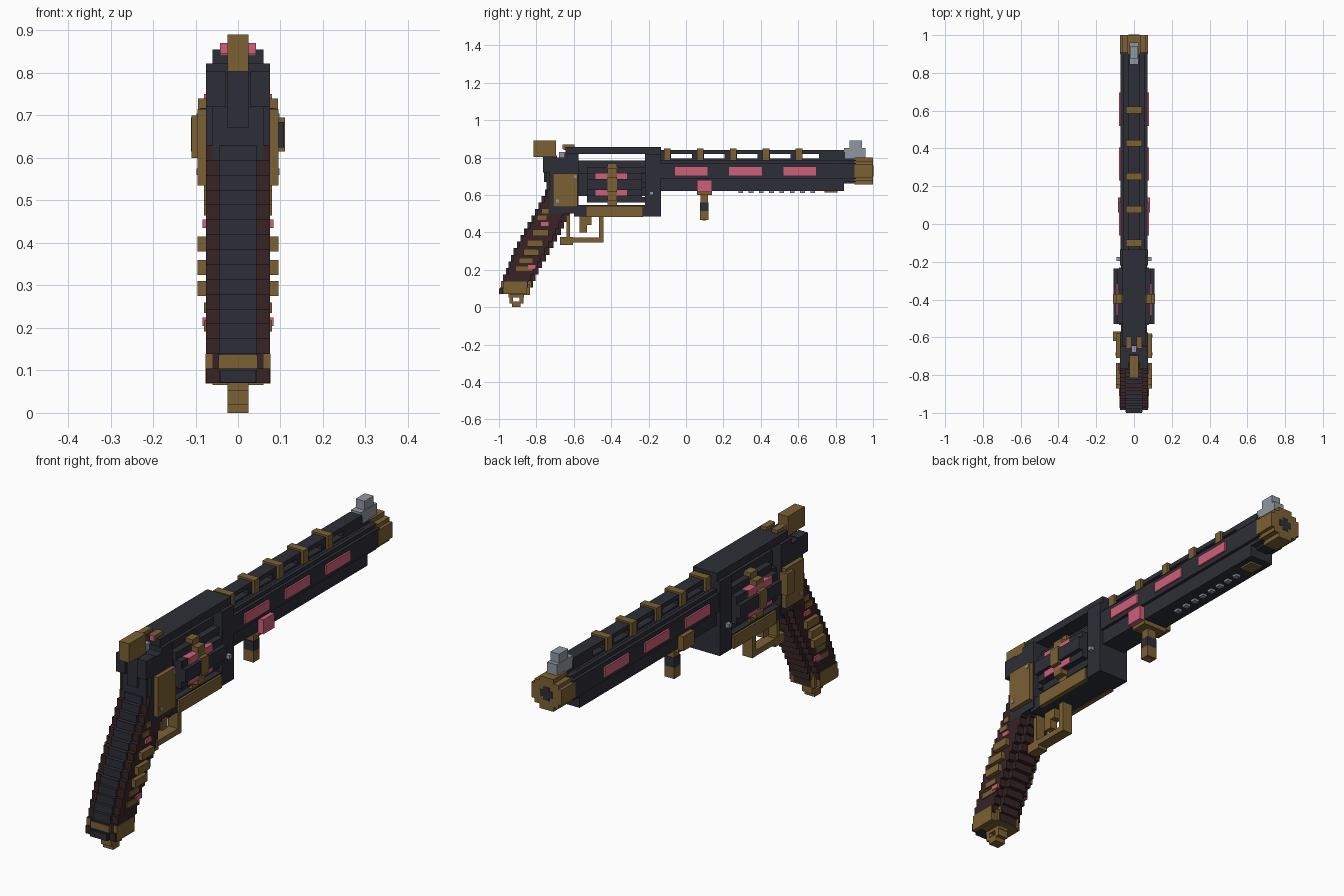
import bpy
import bmesh
from mathutils import Matrix, Vector

default_cube = bpy.data.objects.get("Cube")
if default_cube:
    bpy.data.objects.remove(default_cube, do_unlink=True)


def make_material(name, red, green, blue):
    material = bpy.data.materials.new(name)
    material.use_nodes = True
    color = (red, green, blue, 1)
    material.diffuse_color = color
    material.node_tree.nodes["Principled BSDF"].inputs["Base Color"].default_value = color
    return material


gunmetal = make_material("dark gunmetal", .027, .028, .038)
brass = make_material("aged brass", .2, .12, .034)
pink = make_material("pink enamel", .62, .115, .19)
steel = make_material("light steel", .28, .31, .36)
wood = make_material("dark wood", .038, .017, .018)


def boxes_object(name, material, boxes):
    """One object made of boxes, each given by its low and high corners."""
    bm = bmesh.new()
    for low, high in boxes:
        low, high = Vector(low), Vector(high)
        size = Matrix.Diagonal((high - low).to_4d())
        bmesh.ops.create_cube(bm, size=1, matrix=Matrix.Translation((low + high) / 2) @ size)
    mesh = bpy.data.meshes.new(name)
    bm.to_mesh(mesh)
    bm.free()
    mesh.materials.append(material)
    obj = bpy.data.objects.new(name, mesh)
    bpy.context.collection.objects.link(obj)
    return obj


def block(name, material, half, back, front, bottom, top):
    """A box centred on the middle plane."""
    return boxes_object(name, material, [((-half, back, bottom), (half, front, top))])


def pair(name, material, inner, outer, back, front, bottom, top):
    """The same box on the left and the right side."""
    return boxes_object(name, material, [
        ((inner, back, bottom), (outer, front, top)),
        ((-outer, back, bottom), (-inner, front, top))])


def stepped_tube(name, material, back, front, middle, steps):
    """A blocky round bar: steps are half width and half height."""
    return boxes_object(name, material, [
        ((-w, back, middle - h), (w, front, middle + h)) for w, h in steps])


# Barrel and muzzle
bore = .728
stepped_tube("barrel", gunmetal, -.14, .91, bore, [(.072, .042), (.058, .058), (.03, .068)])
block("barrel_underlug", gunmetal, .058, -.14, .845, .62, .7)
stepped_tube("muzzle_ring", brass, .9, 1, bore, [(.075, .035), (.06, .053), (.035, .073)])
stepped_tube("muzzle_bore", gunmetal, .99, 1.002, bore, [(.03, .015), (.015, .03)])

# Ventilated rail with posts and brass bands
block("rail_base", gunmetal, .042, -.14, .845, .76, .787)
block("rail_top", gunmetal, .03, -.14, .845, .82, .84)
for i in range(5):
    y = -.1 + .176 * i
    block("rail_post", gunmetal, .028, y - .045, y + .02, .78, .825)
    block("rail_band_top", brass, .042, y - .018, y + .018, .825, .848)
    pair("rail_band_side", brass, .03, .042, y - .018, y + .018, .775, .83)
block("rail_front_post", gunmetal, .03, .71, .85, .78, .83)

# Front sight
block("front_sight_base", steel, .025, .845, .96, .79, .85)
block("front_sight_blade", steel, .022, .875, .94, .84, .89)
block("front_sight_dot", pink, .01, .84, .85, .81, .835)

# Enamel side strips
for y in (-.06, .23, .52):
    pair("barrel_strip", pink, .06, .08, y, y + .175, .705, .75)

# Studs under the barrel
for i in range(8):
    y = .28 + .055 * i
    block("underlug_stud", steel, .012, y, y + .025, .61, .63)
block("underlug_cap", brass, .03, .74, .81, .612, .63)

# Folding lever under the barrel
boxes_object("lever_button", pink, [((.05, .06, .615), (.085, .14, .68))])
boxes_object("lever_pivot", brass, [((-.085, .06, .615), (-.05, .14, .68))])
block("lever_flange", brass, .06, .06, .14, .6, .625)
block("lever_arm", brass, .022, .078, .118, .56, .61)
block("lever_collar", gunmetal, .025, .075, .12, .515, .56)
block("lever_tip", brass, .025, .075, .12, .465, .515)
block("lever_gem", pink, .01, .088, .108, .462, .466)

# Frame
block("frame_top_strap", gunmetal, .06, -.645, -.135, .82, .855)
block("frame_front", gunmetal, .075, -.22, -.135, .485, .82)
block("frame_bottom", gunmetal, .07, -.6, -.2, .485, .545)
block("frame_rear", gunmetal, .075, -.73, -.575, .5, .8)
block("frame_rear_wall", gunmetal, .06, -.745, -.72, .5, .72)
pair("frame_rear_horn", gunmetal, .03, .075, -.765, -.7, .72, .805)
block("frame_rear_shoulder", gunmetal, .075, -.65, -.575, .79, .822)
pair("lower_plate", brass, .06, .08, -.535, -.23, .482, .54)
pair("side_plate", brass, .07, .095, -.71, -.58, .535, .715)
for y, z in ((-.695, .56), (-.6, .69)):
    pair("side_plate_screw", steel, .09, .098, y, y + .015, z, z + .015)
pair("frame_pin", steel, .07, .093, -.195, -.175, .6, .618)
boxes_object("loading_gate", brass, [((-.11, -.62, .6), (-.07, -.57, .7))])

# Cylinder with flutes, enamel inlays and a band
axis = .655
stepped_tube("cylinder", gunmetal, -.53, -.235, axis,
             [(.108, .03), (.088, .062), (.06, .095)])
stepped_tube("cylinder_axle", gunmetal, -.58, -.21, axis, [(.05, .06)])
block("cylinder_spine", gunmetal, .03, -.58, -.21, .7, .785)
stepped_tube("cylinder_band", brass, -.42, -.37, axis,
             [(.111, .04), (.094, .085), (.065, .113)])
for z in (.685, .595):
    pair("cylinder_inlay", pink, .06, .094, -.485, -.315, z, z + .032)
for z in (.56, .64, .72):
    pair("cylinder_ratchet", gunmetal, .03, .06, -.24, -.21, z, z + .03)

# Hammer and rear sight
block("hammer_spur", brass, .025, -.815, -.695, .803, .89)
block("hammer_stem", gunmetal, .025, -.76, -.69, .67, .81)
pair("rear_sight", brass, .012, .042, -.655, -.595, .84, .87)
pair("rear_sight_dot", pink, .018, .042, -.66, -.65, .845, .87)
block("rear_sight_screw", steel, .012, -.68, -.64, .8, .83)

# Trigger and guard
block("guard_front", brass, .025, -.465, -.44, .345, .49)
block("guard_bottom", brass, .025, -.61, -.45, .346, .372)
block("guard_heel", brass, .024, -.675, -.605, .332, .374)
block("guard_rear", brass, .022, -.64, -.62, .36, .5)
block("trigger_root", brass, .018, -.57, -.505, .44, .49)
block("trigger_tip", brass, .018, -.57, -.53, .4, .45)

# Grip: stacked slices that follow a curved back and front edge
BACK_EDGE = [(.07, -1), (.15, -.98), (.3, -.922), (.42, -.857), (.52, -.8), (.63, -.745)]
FRONT_EDGE = [(.07, -.84), (.17, -.8), (.28, -.74), (.4, -.67), (.49, -.63), (.63, -.6)]


def edge_at(edge, z):
    for (z_low, y_low), (z_high, y_high) in zip(edge, edge[1:]):
        if z <= z_high:
            return y_low + (y_high - y_low) * (z - z_low) / (z_high - z_low)
    return edge[-1][1]


panels, straps = [], []
count = 16
for i in range(count):
    low = .07 + .56 * i / count
    high = .07 + .56 * (i + 1) / count
    back = edge_at(BACK_EDGE, (low + high) / 2)
    front = edge_at(FRONT_EDGE, (low + high) / 2)
    panels.append(((-.075, back + .012, low), (.075, front - .025, high)))
    panels.append(((-.045, back + .03, low), (.045, front, high)))
    straps.append(((-.044, back, low), (.044, back + .04, high)))
straps.append(((-.042, -1, .071), (.042, -.95, .1)))
boxes_object("grip_panels", wood, panels)
boxes_object("grip_backstrap", gunmetal, straps)

# Grip slats and enamel studs
for y, z in ((-.82, .38), (-.85, .325), (-.87, .275)):
    pair("grip_slat", brass, .07, .095, y, y + .085, z, z + .035)
for y, z, length in ((-.89, .235, .07), (-.91, .192, .09), (-.795, .465, .05), (-.77, .5, .035)):
    pair("grip_inlay", brass, .07, .08, y, y + length, z, z + .025)
for y, z in ((-.775, .435), (-.845, .205)):
    pair("grip_stud", pink, .07, .083, y, y + .04, z, z + .02)

# Butt cap and lanyard loop
pair("butt_cap_side", brass, .06, .077, -.975, -.85, .069, .138)
block("butt_cap_band", brass, .046, -.99, -.83, .105, .136)
block("butt_cap_base", brass, .06, -.94, -.835, .066, .12)
block("loop_top", brass, .025, -.95, -.865, .052, .07)
pair("loop_cheek", brass, 0, .025, -.945, -.925, .02, .06)
block("loop_front", brass, .025, -.89, -.868, .02, .06)
block("loop_bottom", brass, .025, -.93, -.885, 0, .03)
